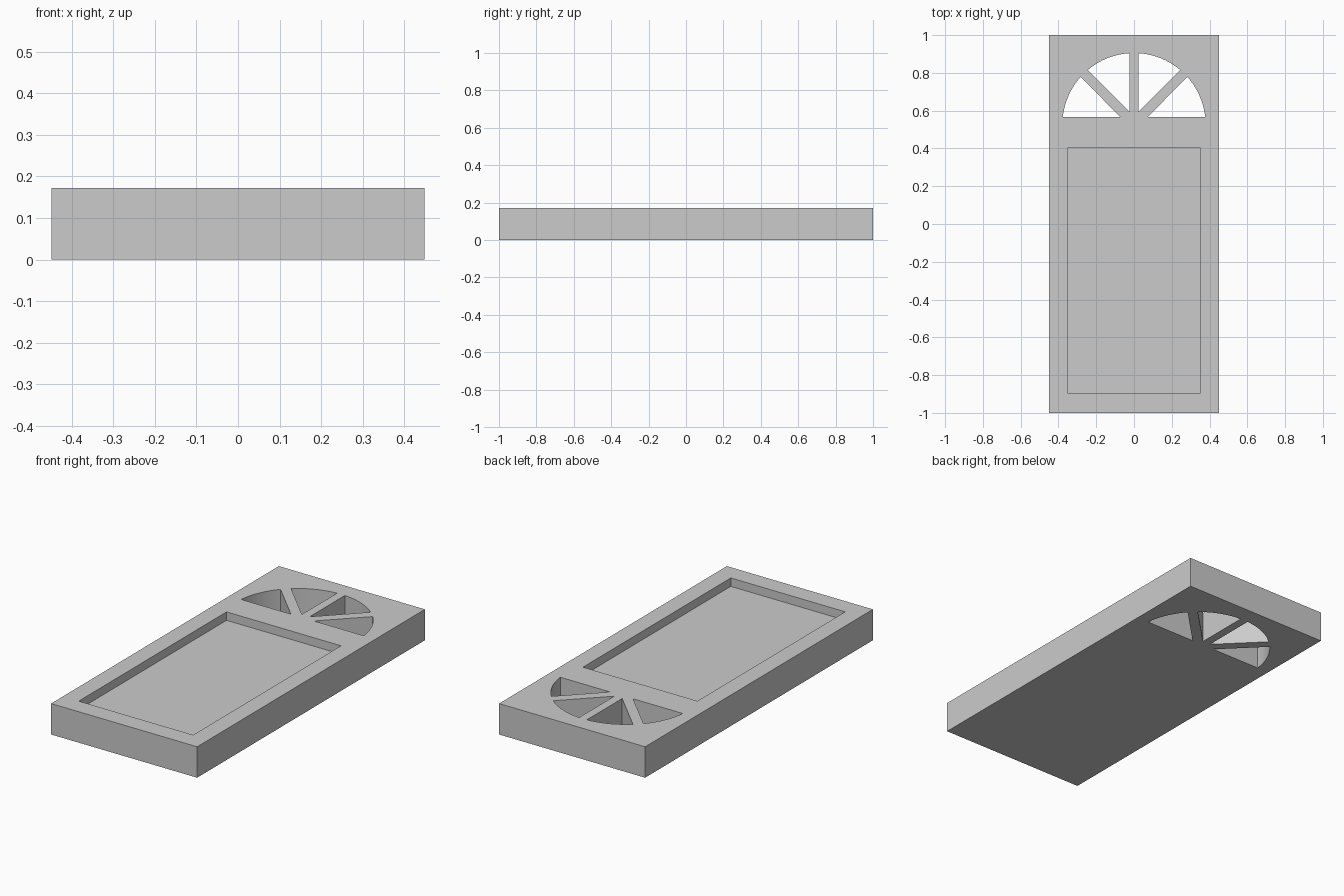
import bpy
import bmesh
from math import asin, acos, sin, cos, radians, pi, sqrt

if "Cube" in bpy.data.objects:
    bpy.data.objects.remove(bpy.data.objects["Cube"])

HALF_W, HALF_L, HEIGHT = 0.449, 1.0, 0.172
RECESS = 0.047
FAN_Y, FAN_R = 0.526, 0.379      # fan window circle
SILL = 0.04                      # window base above the circle centre
BAR = 0.024                      # half width of the upright bar
LOW, HIGH = 0.031, 0.045         # offsets of the diagonal bar edges

grey = bpy.data.materials.new("plain grey")
grey.use_nodes = True
colour = (0.6, 0.6, 0.6, 1)
grey.diffuse_color = colour
grey.node_tree.nodes["Principled BSDF"].inputs["Base Color"].default_value = colour


def prism(name, outline, bottom, top):
    """Extrude a flat outline between two heights."""
    bm = bmesh.new()
    face = bm.faces.new([bm.verts.new((x, y, bottom)) for x, y in outline])
    result = bmesh.ops.extrude_face_region(bm, geom=[face])
    verts = [v for v in result["geom"] if isinstance(v, bmesh.types.BMVert)]
    bmesh.ops.translate(bm, verts=verts, vec=(0, 0, top - bottom))
    bmesh.ops.recalc_face_normals(bm, faces=bm.faces)
    mesh = bpy.data.meshes.new(name)
    bm.to_mesh(mesh)
    bm.free()
    mesh.materials.append(grey)
    obj = bpy.data.objects.new(name, mesh)
    bpy.context.collection.objects.link(obj)
    return obj


def rectangle(x, y0, y1):
    return [(-x, y0), (x, y0), (x, y1), (-x, y1)]


def pane(inner, start, end, side, steps=24):
    """Outline of one fan pane: an inner corner and an arc."""
    angles = [start + (end - start) * i / steps for i in range(steps + 1)]
    points = [inner] + [(FAN_R * cos(a), FAN_R * sin(a)) for a in angles]
    return [(side * x, FAN_Y + y) for x, y in points]


# Door slab
door = prism("door_slab", rectangle(HALF_W, -HALF_L, HALF_L), 0, HEIGHT)

# Sunken panel and the four panes of the fan window
cutters = [prism("panel_cutter", rectangle(0.352, -0.896, 0.402),
                 HEIGHT - RECESS, HEIGHT + 0.1)]
diagonal = radians(45)
for side in (-1, 1):
    lower = pane((SILL + LOW, SILL), asin(SILL / FAN_R),
                 diagonal - asin(LOW / sqrt(2) / FAN_R), side)
    upper = pane((BAR, BAR + HIGH), diagonal + asin(HIGH / sqrt(2) / FAN_R),
                 acos(BAR / FAN_R), side)
    for outline in (lower, upper):
        cutters.append(prism("pane_cutter", outline, -0.1, HEIGHT + 0.1))

bpy.ops.object.select_all(action="DESELECT")
bpy.context.view_layer.objects.active = door
door.select_set(True)
for cutter in cutters:
    cutter.hide_render = True
    cut = door.modifiers.new("cut", "BOOLEAN")
    cut.operation = "DIFFERENCE"
    cut.solver = "EXACT"
    cut.object = cutter
    bpy.ops.object.modifier_apply(modifier=cut.name)
    bpy.data.objects.remove(cutter)

# Smooth arcs, sharp corners
bpy.ops.object.shade_smooth_by_angle(angle=radians(30))
